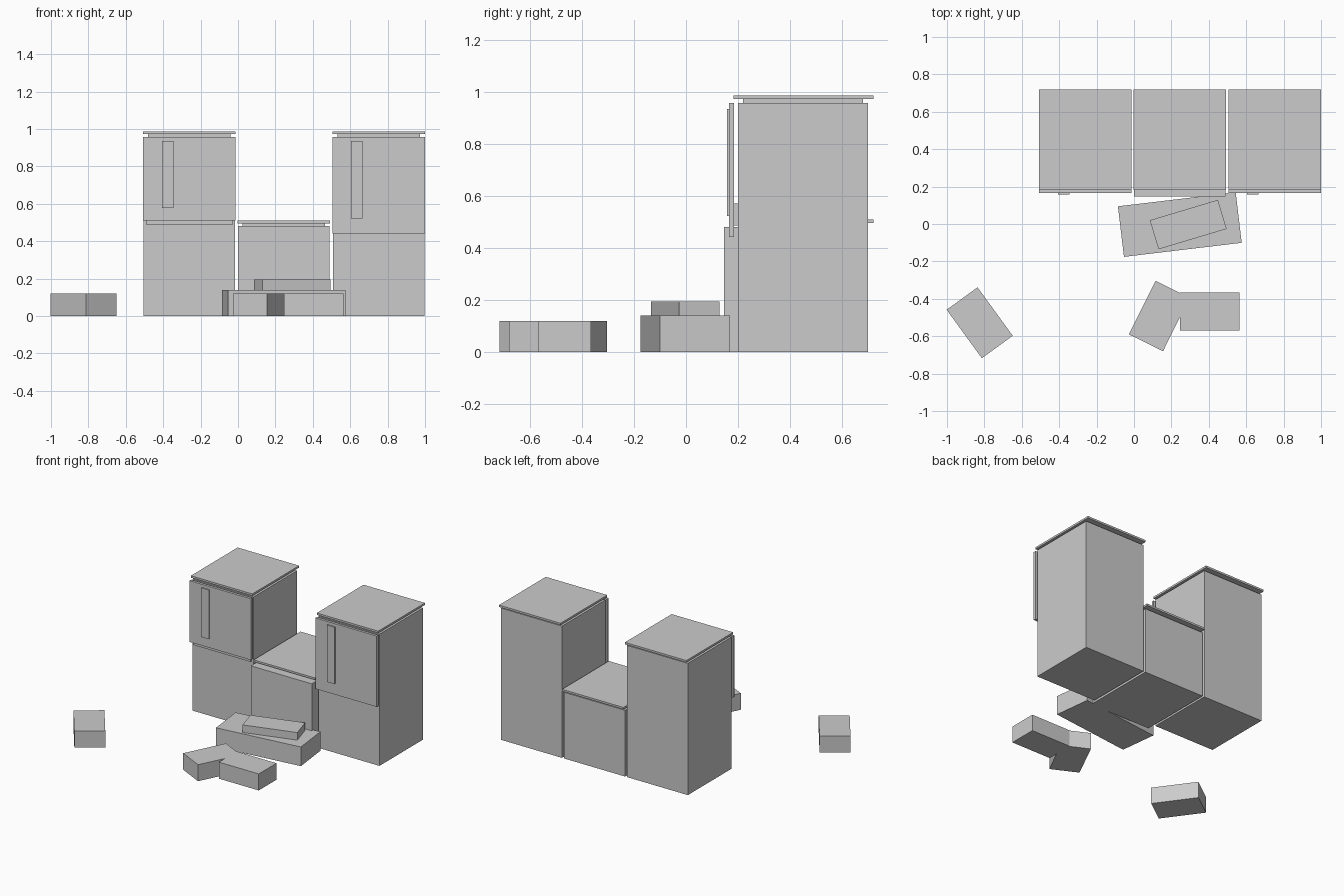
import bpy
import math

cube = bpy.data.objects.get("Cube")
if cube:
    bpy.data.objects.remove(cube, do_unlink=True)

# One plain grey for everything
GREY = (0.6, 0.6, 0.6, 1)
grey = bpy.data.materials.new("light_grey")
grey.use_nodes = True
grey.diffuse_color = GREY
grey.node_tree.nodes["Principled BSDF"].inputs["Base Color"].default_value = GREY


def block(name, centre, size, angle=0):
    """Box with its footprint turned by angle degrees."""
    bpy.ops.mesh.primitive_cube_add(size=1, location=centre)
    ob = bpy.context.object
    ob.name = name
    ob.scale = size
    ob.rotation_euler.z = math.radians(angle)
    ob.data.materials.append(grey)
    return ob


def span(name, x, y, z):
    """Box given by its extent along each axis."""
    ranges = (x, y, z)
    return block(name, [(a + b) / 2 for a, b in ranges], [b - a for a, b in ranges])


def cabinet(name, x, front, height):
    """Body, recessed neck and overhanging top."""
    half = 0.245
    span(name + "_body", (x - half, x + half), (front, 0.70), (0, height))
    span(name + "_neck", (x - 0.22, x + 0.22), (0.22, 0.68), (height, height + 0.015))
    span(name + "_top", (x - 0.247, x + 0.247), (0.183, 0.72), (height + 0.015, height + 0.029))


def door(name, x, bottom, handle_x, handle_bottom):
    """Hanging door with its mounting rail and upright handle."""
    span(name + "_door", (x - 0.247, x + 0.247), (0.166, 0.185), (bottom, 0.957))
    span(name + "_rail", (x - 0.23, x + 0.23), (0.185, 0.20), (0.487, 0.57))
    span(name + "_handle", (handle_x - 0.031, handle_x + 0.031), (0.157, 0.166), (handle_bottom, 0.935))


# Row of cabinets
cabinet("right_cabinet", -0.26, 0.20, 0.957)
cabinet("middle_cabinet", 0.245, 0.147, 0.481)
cabinet("left_cabinet", 0.752, 0.20, 0.957)
door("right_cabinet", -0.26, 0.512, -0.375, 0.578)
door("left_cabinet", 0.752, 0.442, 0.635, 0.522)

# Stacked slabs in front
block("lower_slab", (0.245, -0.003, 0.07), (0.634, 0.272, 0.139), 6.8)
block("upper_slab", (0.29, -0.003, 0.167), (0.38, 0.162, 0.055), 16.7)

# Loose bricks on the floor
for name, x, y, angle in (("far_brick", -0.825, -0.528, -54),
                          ("tilted_brick", 0.135, -0.492, 63.5),
                          ("straight_brick", 0.405, -0.467, 0)):
    block(name, (x, y, 0.06), (0.32, 0.204, 0.12), angle)
